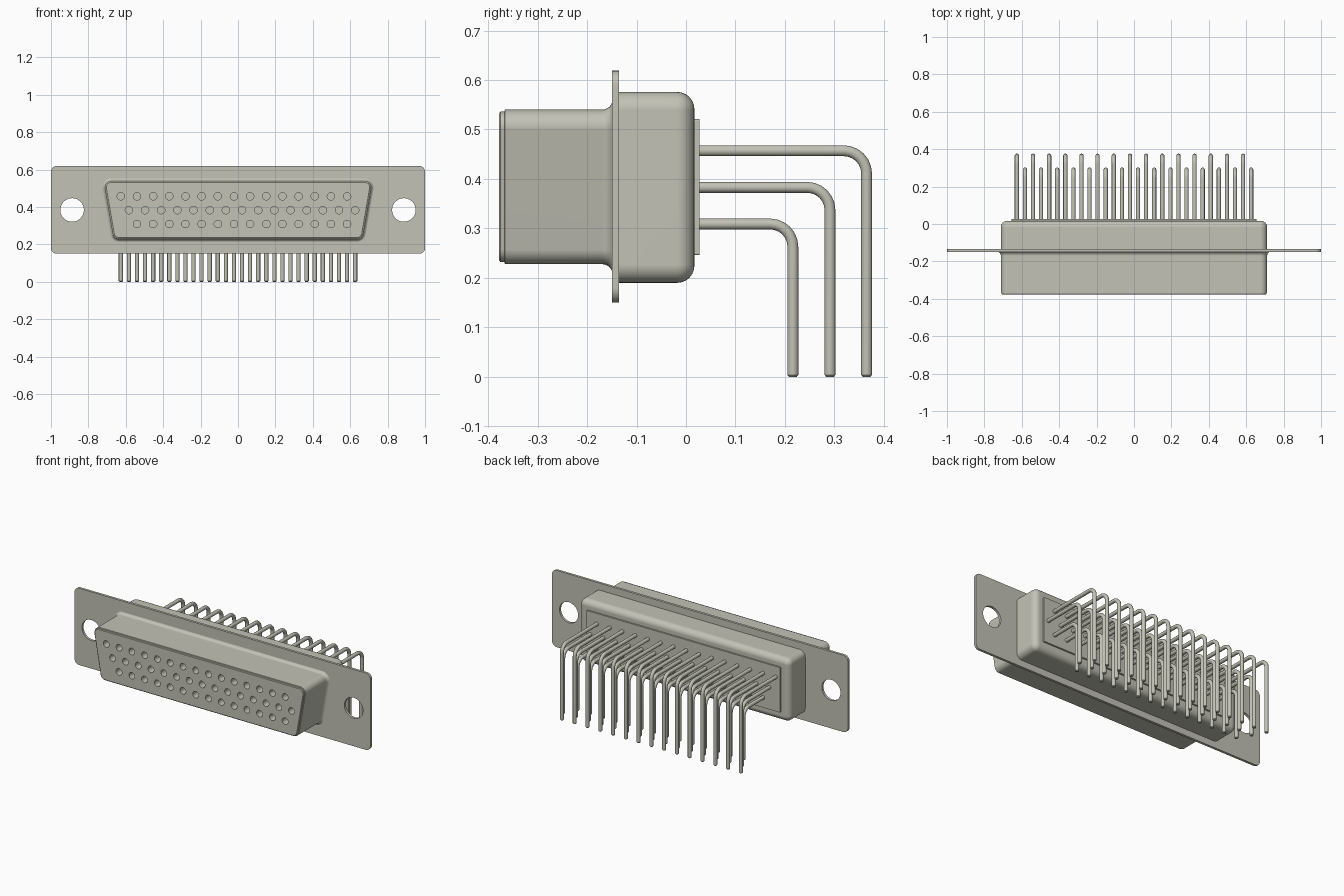
import bpy, bmesh
from math import sin, cos, pi, radians, atan2
from mathutils import Matrix, Vector

cube = bpy.data.objects.get("Cube")
if cube:
    bpy.data.objects.remove(cube, do_unlink=True)

metal = bpy.data.materials.new("warm_grey_metal")
metal.use_nodes = True
colour = (0.54, 0.54, 0.47, 1)
metal.diffuse_color = colour
metal.node_tree.nodes["Principled BSDF"].inputs["Base Color"].default_value = colour

PITCH = 0.0864
MID_Z = 0.384


def add_object(name, bm):
    bmesh.ops.recalc_face_normals(bm, faces=bm.faces[:])
    mesh = bpy.data.meshes.new(name)
    bm.to_mesh(mesh)
    bm.free()
    mesh.materials.append(metal)
    obj = bpy.data.objects.new(name, mesh)
    bpy.context.collection.objects.link(obj)
    return obj


def activate(obj):
    bpy.ops.object.select_all(action='DESELECT')
    obj.select_set(True)
    bpy.context.view_layer.objects.active = obj


def smooth(obj):
    activate(obj)
    bpy.ops.object.shade_smooth_by_angle(angle=radians(32))


def loft(rings):
    """Skin closed rings of points and cap both ends."""
    bm = bmesh.new()
    loops = [[bm.verts.new(p) for p in ring] for ring in rings]
    for a, b in zip(loops, loops[1:]):
        for i in range(len(a)):
            j = (i + 1) % len(a)
            bm.faces.new((a[i], a[j], b[j], b[i]))
    bm.faces.new(loops[0])
    bm.faces.new(loops[-1])
    return bm


def outline(corners, radius, y, steps=6):
    """Rounded outline in the xz plane around counter-clockwise corner centres."""
    pts = []
    for i, c in enumerate(corners):
        before = Vector(c) - Vector(corners[i - 1])
        after = Vector(corners[(i + 1) % len(corners)]) - Vector(c)
        start = atan2(before.y, before.x) - pi / 2
        turn = (atan2(after.y, after.x) - pi / 2 - start) % (2 * pi)
        for k in range(steps + 1):
            a = start + turn * k / steps
            pts.append((c[0] + radius * cos(a), y, c[1] + radius * sin(a)))
    return pts


def plate(name, half_top, half_bottom, low, high, radius, stations):
    """Rounded block along y; each station is (y, inset)."""
    t, b = half_top - radius, half_bottom - radius
    lo, hi = low + radius, high - radius
    corners = [(-b, lo), (b, lo), (t, hi), (-t, hi)]
    return add_object(name, loft([outline(corners, radius - d, y) for y, d in stations]))


def drill(obj, spots, radius, y0, y1, sides=24):
    """Cut round holes along y at the given (x, z) spots."""
    bm = bmesh.new()
    for x, z in spots:
        place = Matrix.Translation((x, (y0 + y1) / 2, z)) @ Matrix.Rotation(pi / 2, 4, 'X')
        bmesh.ops.create_cone(bm, cap_ends=True, segments=sides, radius1=radius,
                              radius2=radius, depth=y1 - y0, matrix=place)
    cutter = add_object("hole_cutter", bm)
    cutter.hide_render = True
    mod = obj.modifiers.new("holes", 'BOOLEAN')
    mod.operation = 'DIFFERENCE'
    mod.solver = 'EXACT'
    mod.object = cutter
    activate(obj)
    bpy.ops.object.modifier_apply(modifier=mod.name)
    bpy.data.objects.remove(cutter, do_unlink=True)


# Contact rows: height, first x, count, y of the downward leg
rows = [("upper", 0.457, -7.25 * PITCH, 15, 0.365),
        ("middle", 0.383, -6.75 * PITCH, 15, 0.291),
        ("lower", 0.309, -6.25 * PITCH, 14, 0.216)]
quarter = [k * pi / 12 for k in range(7)]

# Mounting flange with two screw holes
flange = plate("mounting_flange", 1, 1, 0.15, 0.619, 0.03, [(-0.15, 0), (-0.135, 0)])
drill(flange, [(s * 0.887, MID_Z) for s in (-1, 1)], 0.063, -0.2, -0.1, 40)

# Tapered front shell, flaring into the flange, with contact sockets
flare = [(-0.17 + 0.022 * sin(a), -0.022 * (1 - cos(a))) for a in quarter]
front = plate("front_shell", 0.712, 0.67, 0.228, 0.54, 0.035,
              [(-0.378, 0.008), (-0.375, 0.004), (-0.367, 0.004), (-0.366, 0)] + flare)
sockets = [(x0 + i * PITCH, z) for _, z, x0, n, _ in rows for i in range(n)]
drill(front, sockets, 0.02, -0.42, -0.32, 20)

# Rear shell with rounded back edge
R = 0.035
rounded = [(0.017 - R + R * sin(a), R * (1 - cos(a))) for a in quarter]
rear = plate("rear_shell", 0.712, 0.712, 0.19, 0.576, R + 0.002, [(-0.137, 0)] + rounded)

# Insulator panel that the pins leave from
panel = plate("rear_insulator", 0.655, 0.655, 0.246, 0.521, 0.004, [(0.01, 0), (0.027, 0)])

for part in (flange, front, rear, panel):
    smooth(part)
    part.modifiers.new("even_shading", 'WEIGHTED_NORMAL').keep_sharp = True


# Bent contact pins
def pin_mesh(name, z, leg_y, radius=0.0112, bend=0.046, sides=14):
    path = [(0.0, z, 0, radius)]
    path += [(leg_y - bend + bend * sin(a), z - bend + bend * cos(a), a, radius) for a in quarter]
    path += [(leg_y, 0.004, pi / 2, radius), (leg_y, 0, pi / 2, radius * 0.7)]
    rings = []
    for y, h, a, r in path:
        ring = []
        for k in range(sides):
            t = 2 * pi * k / sides
            ring.append((r * cos(t), y + r * sin(t) * sin(a), h + r * sin(t) * cos(a)))
        rings.append(ring)
    return add_object(name, loft(rings))


for label, z, x0, count, leg_y in rows:
    first = pin_mesh(label + "_pin", z, leg_y)
    smooth(first)
    first.location.x = x0
    for i in range(1, count):
        pin = first.copy()
        pin.location.x = x0 + i * PITCH
        bpy.context.collection.objects.link(pin)
